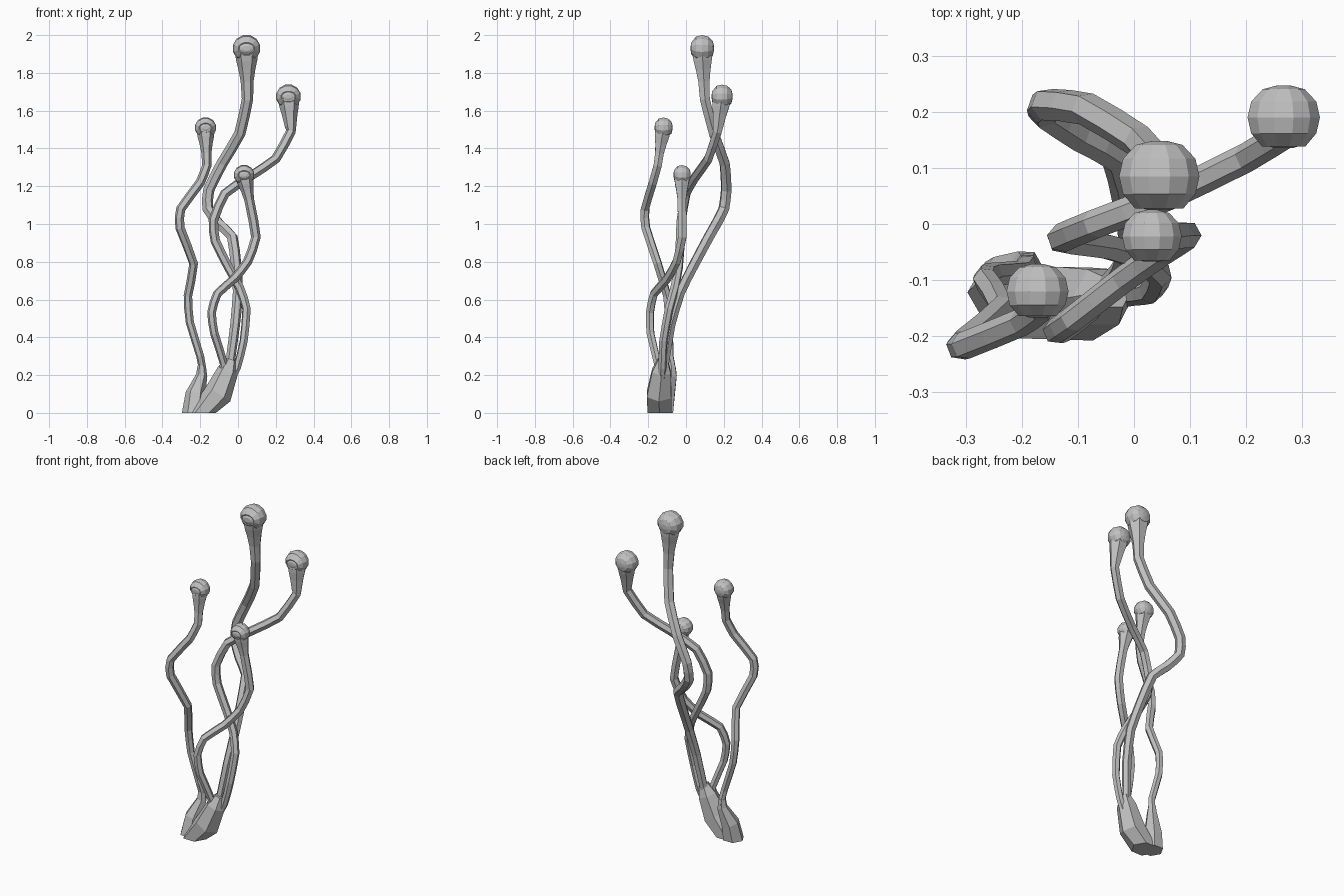
import bpy, bmesh, math
from mathutils import Vector

cube = bpy.data.objects.get("Cube")
if cube:
    bpy.data.objects.remove(cube, do_unlink=True)

grey = bpy.data.materials.new("plain grey")
grey.use_nodes = True
COLOR = (0.53, 0.53, 0.53, 1)
grey.diffuse_color = COLOR
grey.node_tree.nodes["Principled BSDF"].inputs["Base Color"].default_value = COLOR


def loft(name, rings):
    """Skin a list of equal-sized vertex rings and cap both ends."""
    bm = bmesh.new()
    loops = [[bm.verts.new(p) for p in ring] for ring in rings]
    n = len(loops[0])
    for a, b in zip(loops, loops[1:]):
        for i in range(n):
            j = (i + 1) % n
            bm.faces.new((a[i], a[j], b[j], b[i]))
    bm.faces.new(loops[0][::-1])
    bm.faces.new(loops[-1])
    bmesh.ops.recalc_face_normals(bm, faces=bm.faces)
    mesh = bpy.data.meshes.new(name)
    bm.to_mesh(mesh)
    bm.free()
    mesh.materials.append(grey)
    obj = bpy.data.objects.new(name, mesh)
    bpy.context.collection.objects.link(obj)


def refine(path):
    """Add a slightly rounded midpoint between every two path points."""
    v = [Vector(p) for p in path]
    v = [v[0]] + v + [v[-1]]
    out = []
    for a, b, c, d in zip(v, v[1:], v[2:], v[3:]):
        out += [b, (b + c) * 0.53 - (a + d) * 0.03]
    return out + [v[-1]]


def tube(name, path, sides=6, flat_start=False):
    """Sweep a polygon along (x, y, z, radius) points."""
    pts = [Vector(p[:3]) for p in path]
    rings = []
    side = Vector((1, 0, 0))
    for k, p in enumerate(pts):
        t = (pts[min(k + 1, len(pts) - 1)] - pts[max(k - 1, 0)]).normalized()
        if flat_start and k == 0:
            t = Vector((0, 0, 1))
        side = (side - t * side.dot(t)).normalized()
        other = t.cross(side)
        r = path[k][3]
        angles = [math.tau * i / sides for i in range(sides)]
        rings.append([p + (side * math.cos(a) + other * math.sin(a)) * r for a in angles])
    loft(name, rings)


def head(name, c, r):
    """Faceted ball with a shallow almond eye on its front: (y, width, height)."""
    profile = [(0.9, 0.2, 0.2), (0.8, 0.58, 0.58), (0.45, 0.9, 0.9), (0, 1, 1), (-0.45, 0.9, 0.9),
               (-0.82, 0.6, 0.44), (-0.78, 0.52, 0.37), (-0.86, 0.28, 0.19)]
    rings = []
    for y, w, h in profile:
        angles = [math.tau * (i + 0.5) / 12 for i in range(12)]
        rings.append([Vector(c) + r * Vector((w * math.cos(a) * 1.06, y, h * math.sin(a) * 1.03))
                      for a in angles])
    loft(name, rings)


# Stalks: head centre, head radius, tube radius, path from the neck downwards
stalks = {
    "tall": ((0.045, 0.085, 1.93), 0.07, 0.03, [
        (0.05, 0.1, 1.66), (0.01, 0.147, 1.48), (-0.085, 0.205, 1.32), (-0.155, 0.213, 1.18),
        (-0.16, 0.2, 1.08), (-0.1, 0.16, 1), (-0.03, 0.12, 0.93), (-0.01, 0.04, 0.78),
        (0, -0.03, 0.64), (-0.015, -0.08, 0.47), (-0.04, -0.11, 0.28), (-0.07, -0.13, 0.15)]),
    "far_left": ((0.267, 0.19, 1.675), 0.063, 0.026, [
        (0.28, 0.167, 1.49), (0.2, 0.118, 1.345), (0.06, 0.05, 1.25), (-0.07, 0, 1.16),
        (-0.13, -0.025, 1.02), (-0.12, -0.03, 0.91), (-0.05, -0.04, 0.77), (0.01, -0.06, 0.66),
        (0.045, -0.09, 0.55), (0.03, -0.12, 0.38), (-0.005, -0.125, 0.24), (-0.06, -0.135, 0.13)]),
    "right": ((-0.172, -0.12, 1.51), 0.054, 0.025, [
        (-0.165, -0.15, 1.31), (-0.2, -0.175, 1.22), (-0.303, -0.217, 1.08), (-0.307, -0.213, 0.98),
        (-0.235, -0.15, 0.79), (-0.265, -0.1, 0.62), (-0.255, -0.09, 0.48),
        (-0.2, -0.085, 0.3), (-0.19, -0.07, 0.22), (-0.22, -0.08, 0.1)]),
    "short": ((0.032, -0.022, 1.26), 0.052, 0.026, [
        (0.065, -0.022, 1.1), (0.095, -0.02, 0.93), (0.05, -0.05, 0.8), (-0.02, -0.1, 0.71),
        (-0.11, -0.17, 0.63), (-0.14, -0.191, 0.53), (-0.125, -0.188, 0.42),
        (-0.075, -0.15, 0.26), (-0.09, -0.14, 0.14)]),
}
for name, (c, r, thick, path) in stalks.items():
    head(name + "_head", c, r)
    first = Vector(path[0])
    neck = []
    # flaring neck blends the head into the stalk
    for drop, width in ((0.2, 0.9), (0.9, 0.8), (1.6, 0.64), (2.5, 0.49)):
        p = Vector(c).lerp(first, min(1, drop * r / (c[2] - first.z)))
        neck.append((*p, max(width * r, thick)))
    # stalks get slightly thinner towards the ground
    body = [(*p, thick * (0.76 + 0.24 * min(1, p[2]))) for p in path]
    tube(name + "_stalk", neck + refine(body))

# Joined trunks at the foot
tube("main_trunk", [(-0.19, -0.14, 0, 0.073), (-0.105, -0.142, 0.1, 0.075),
                    (-0.055, -0.13, 0.22, 0.057), (-0.035, -0.122, 0.28, 0.03)], flat_start=True)
tube("side_trunk", [(-0.235, -0.122, 0, 0.062), (-0.225, -0.105, 0.1, 0.053),
                    (-0.192, -0.075, 0.2, 0.03), (-0.192, -0.075, 0.25, 0.022)], flat_start=True)
